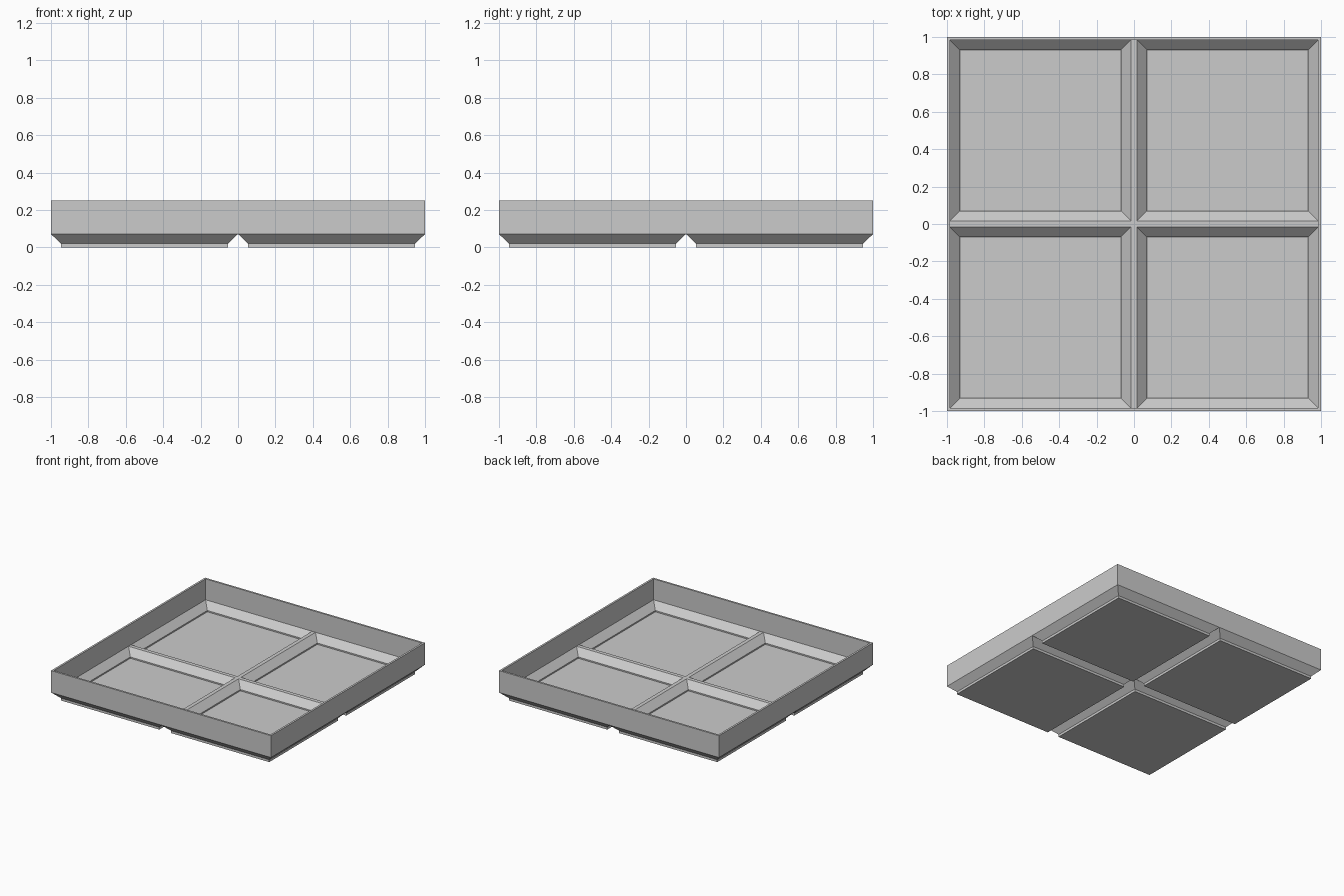
import bpy, bmesh

if "Cube" in bpy.data.objects:
    bpy.data.objects.remove(bpy.data.objects["Cube"])

T = 0.016            # wall thickness
H = 0.2515           # overall height
SEAM, RIDGE = 0.072, 0.08   # outer and inner start of the sloped feet

grey = bpy.data.materials.new("plain grey")
grey.diffuse_color = (0.6, 0.6, 0.6, 1)
grey.use_nodes = True
grey.node_tree.nodes["Principled BSDF"].inputs["Base Color"].default_value = grey.diffuse_color


def finish(name, bm):
    mesh = bpy.data.meshes.new(name)
    bm.to_mesh(mesh)
    bm.free()
    mesh.materials.append(grey)
    bpy.context.collection.objects.link(bpy.data.objects.new(name, mesh))


def square_loft(bm, cx, cy, rings, cap=None, flip=False):
    """Skin square rings given as (half width, z); cap one end if asked."""
    loops = [[bm.verts.new((cx + sx * h, cy + sy * h, z))
              for sx, sy in ((-1, -1), (1, -1), (1, 1), (-1, 1))] for h, z in rings]
    faces = []
    for a, b in zip(loops, loops[1:]):
        for i in range(4):
            j = (i + 1) % 4
            faces.append(bm.faces.new((a[i], a[j], b[j], b[i])))
    if cap == "first":
        faces.append(bm.faces.new(loops[0][::-1]))
    if flip:
        bmesh.ops.reverse_faces(bm, faces=faces)


# four feet, each with its sloped underside and matching pocket
for side, cx in (("left", -0.5), ("right", 0.5)):
    for end, cy in (("front", -0.5), ("back", 0.5)):
        bm = bmesh.new()
        square_loft(bm, cx, cy, [(0.447, 0), (0.447, 0.02), (0.5, SEAM)], cap="first")
        finish(f"foot_{end}_{side}", bm)
        bm = bmesh.new()
        square_loft(bm, cx, cy, [(0.43, T), (0.43, 0.027), (0.5 - T, RIDGE)],
                    cap="first", flip=True)
        finish(f"pocket_{end}_{side}", bm)

# outer wall with its thin rim
bm = bmesh.new()
square_loft(bm, 0, 0, [(1, SEAM), (1, H), (1 - T, H), (1 - T, RIDGE)])
finish("outer_wall", bm)

# flat tops of the crossing dividers
bm = bmesh.new()
for x0, x1, y0, y1 in ((T - 1, 1 - T, -T, T), (-T, T, T, 1 - T), (-T, T, T - 1, -T)):
    bm.faces.new([bm.verts.new((x, y, RIDGE))
                  for x, y in ((x0, y0), (x1, y0), (x1, y1), (x0, y1))])
finish("divider_tops", bm)
